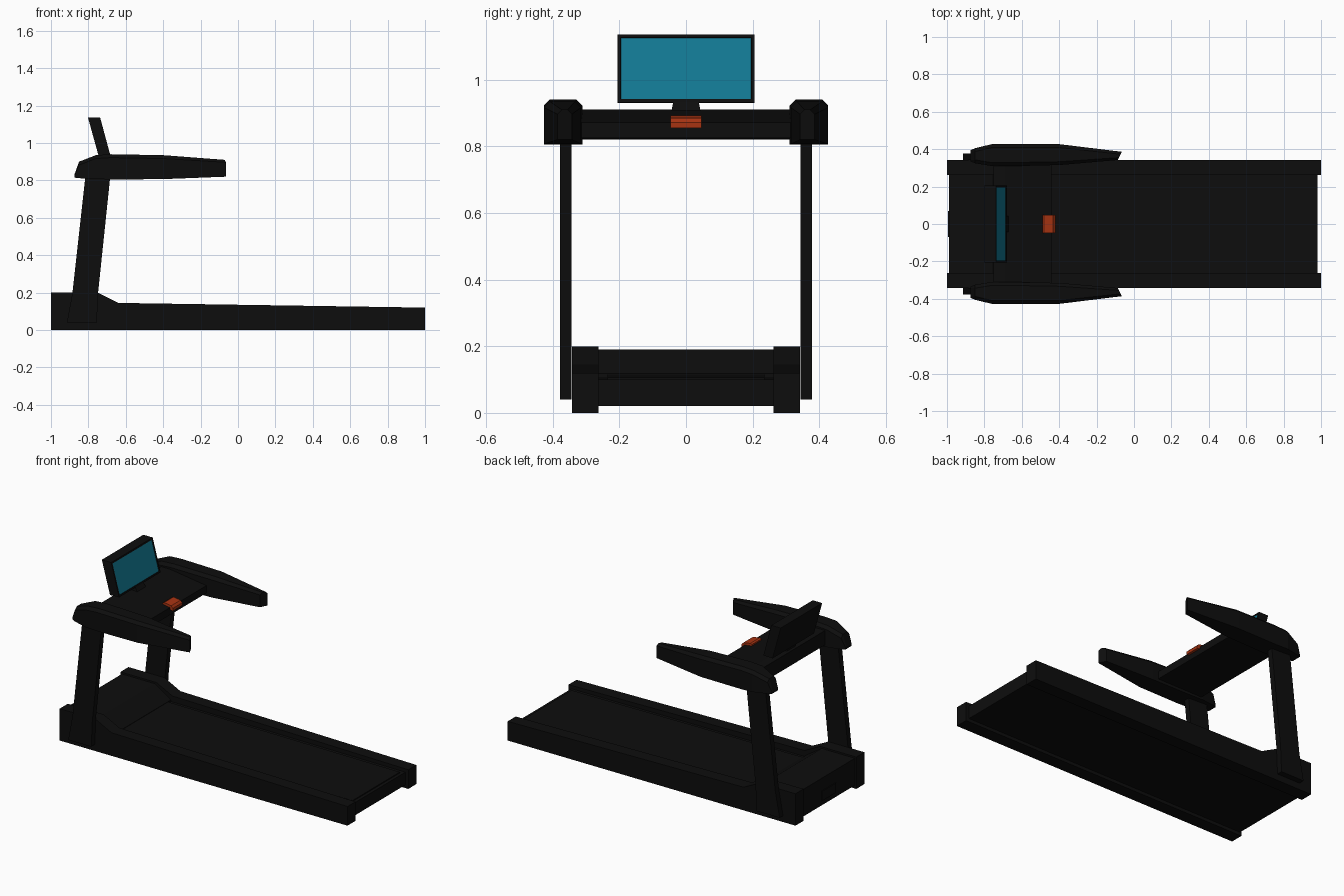
import bpy
import bmesh

cube = bpy.data.objects.get("Cube")
if cube:
    bpy.data.objects.remove(cube, do_unlink=True)


def material(name, rgb):
    mat = bpy.data.materials.new(name)
    mat.use_nodes = True
    colour = (*rgb, 1.0)
    mat.diffuse_color = colour
    node = next(n for n in mat.node_tree.nodes if n.type == 'BSDF_PRINCIPLED')
    node.inputs["Base Color"].default_value = colour
    return mat


black = material("matte black", (0.004, 0.004, 0.004))
teal = material("screen teal", (0.006, 0.19, 0.29))
orange = material("signal orange", (0.39, 0.034, 0.006))


def finish(name, bm, mats, mirrored=False):
    bmesh.ops.recalc_face_normals(bm, faces=bm.faces)
    mesh = bpy.data.meshes.new(name)
    bm.to_mesh(mesh)
    bm.free()
    for mat in mats:
        mesh.materials.append(mat)
    obj = bpy.data.objects.new(name, mesh)
    bpy.context.collection.objects.link(obj)
    if mirrored:
        mod = obj.modifiers.new("Mirror", 'MIRROR')
        mod.use_axis = (False, True, False)
    return obj


def loft(rings):
    """Skin a row of closed rings and cap both ends."""
    bm = bmesh.new()
    rows = [[bm.verts.new(p) for p in ring] for ring in rings]
    for a, b in zip(rows, rows[1:]):
        for i in range(len(a)):
            j = (i + 1) % len(a)
            bm.faces.new((a[i], a[j], b[j], b[i]))
    bm.faces.new(rows[0])
    bm.faces.new(rows[-1])
    return bm


def prism(name, profile, y0, y1, mat=black, mirrored=False):
    """Extrude an x-z profile across y."""
    bm = loft([[(x, y, z) for x, z in profile] for y in (y0, y1)])
    return finish(name, bm, [mat], mirrored)


def rect(x0, x1, z0, z1):
    return [(x0, z0), (x1, z0), (x1, z1), (x0, z1)]


# Base: side rails, deck, belt and motor cover
prism("side_rail", [(-1, 0), (1, 0), (1, 0.12), (-0.64, 0.145), (-0.75, 0.2), (-1, 0.2)],
      0.262, 0.342, mirrored=True)
prism("deck", [(-0.98, 0.02), (0.98, 0.02), (0.98, 0.1), (-0.98, 0.11)], -0.27, 0.27)
prism("running_belt", [(-0.7, 0.1), (0.96, 0.09), (0.96, 0.106), (-0.7, 0.116)], -0.235, 0.235)
prism("motor_cover", [(-0.99, 0.02), (-0.65, 0.02), (-0.65, 0.118), (-0.76, 0.19), (-0.99, 0.19)],
      -0.268, 0.268)
prism("power_socket", rect(-0.995, -0.988, 0.05, 0.11), -0.07, 0.07)

# Leaning uprights
prism("upright", [(-0.915, 0.04), (-0.755, 0.04), (-0.748, 0.2), (-0.68, 0.85),
                  (-0.813, 0.85), (-0.885, 0.2)], 0.343, 0.378, mirrored=True)

# Handrails: chamfered sections (x, inner y, outer y, bottom z, top z)
sections = [(-0.875, 0.335, 0.395, 0.815, 0.83),
            (-0.85, 0.325, 0.405, 0.812, 0.9),
            (-0.76, 0.31, 0.427, 0.808, 0.935),
            (-0.68, 0.31, 0.427, 0.805, 0.94),
            (-0.4, 0.315, 0.427, 0.807, 0.935),
            (-0.065, 0.342, 0.386, 0.82, 0.91)]
rings = []
for x, y0, y1, z0, z1 in sections:
    c = min(0.018, (z1 - z0) * 0.4, (y1 - y0) * 0.3)
    rings.append([(x, y0, z0), (x, y1, z0), (x, y1, z1 - c),
                  (x, y1 - c, z1), (x, y0 + c, z1), (x, y0, z1 - c)])
# Slant the grip ends inwards
rings[-1] = [(x - 0.5 * (0.386 - y), y, z) for x, y, z in rings[-1]]
finish("handrail", loft(rings), [black], mirrored=True)

# Console with its stop button
prism("console", [(-0.75, 0.82), (-0.44, 0.825), (-0.44, 0.872), (-0.69, 0.91), (-0.75, 0.91)],
      -0.33, 0.33)
prism("stop_button", [(-0.49, 0.87), (-0.42, 0.855), (-0.42, 0.872), (-0.432, 0.885),
                      (-0.48, 0.893), (-0.49, 0.888)], -0.047, 0.047, orange)

# Screen neck, widening to its foot
neck = [[(x, y, z) for x, y in ((x0, -w), (x1, -w), (x1, w), (x0, w))]
        for z, w, x0, x1 in ((0.89, 0.047, -0.73, -0.66), (0.945, 0.036, -0.735, -0.695))]
finish("screen_neck", loft(neck), [black])

# Tilted screen with a recessed glass face
outline = [(-0.745, 0.93), (-0.682, 0.932), (-0.737, 1.136), (-0.802, 1.136)]
bm = loft([[(x, y, z) for x, z in outline] for y in (-0.206, 0.206)])
bmesh.ops.recalc_face_normals(bm, faces=bm.faces)
glass = max(bm.faces, key=lambda f: f.normal.x)
bmesh.ops.inset_region(bm, faces=[glass], thickness=0.014, depth=0)
bmesh.ops.inset_region(bm, faces=[glass], thickness=0.001, depth=-0.003)
glass.material_index = 1
finish("screen", bm, [black, teal])
